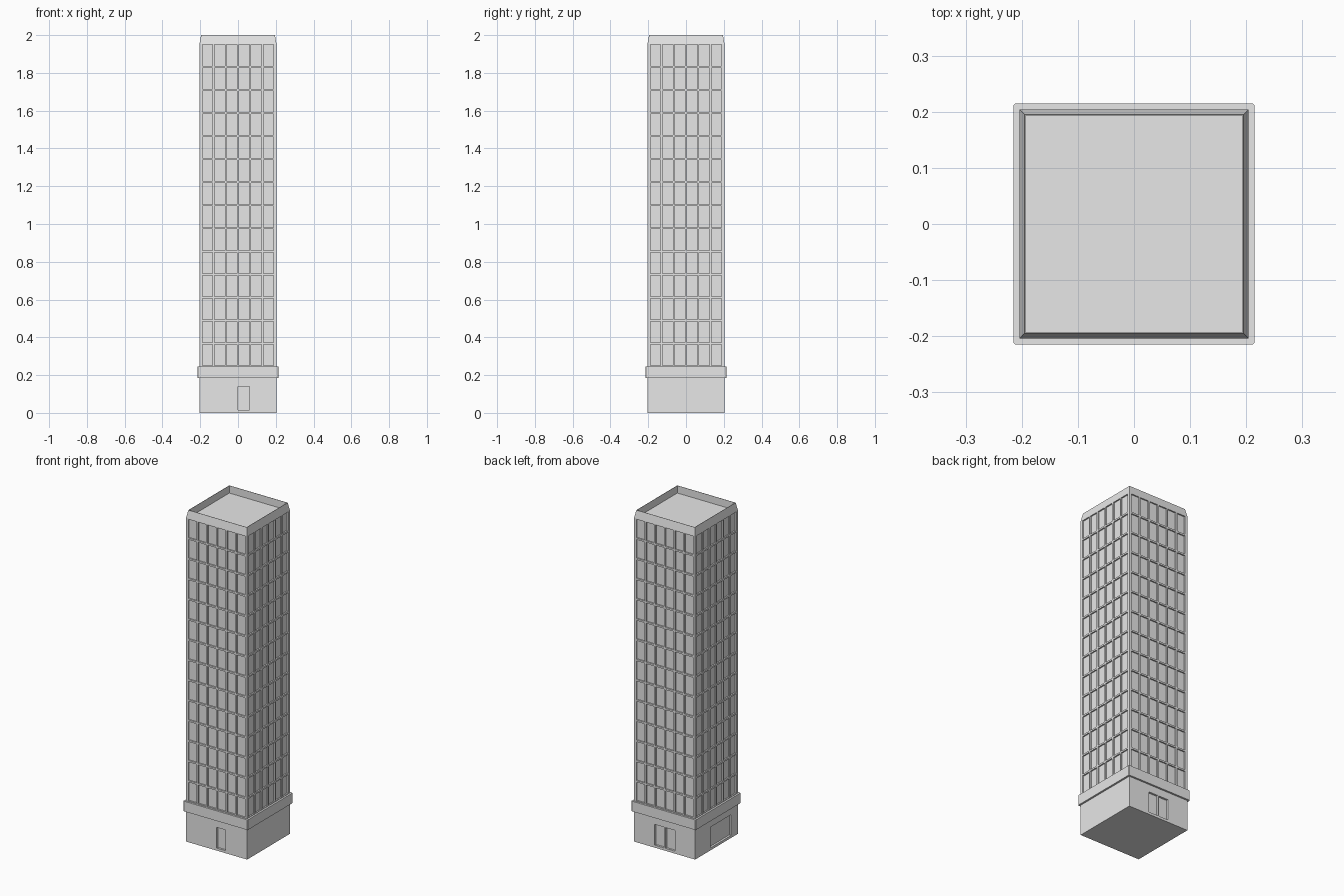
import bpy, bmesh, math
from mathutils import Matrix, Vector

if "Cube" in bpy.data.objects:
    bpy.data.objects.remove(bpy.data.objects["Cube"])

grey = bpy.data.materials.new("light_grey")
grey.diffuse_color = (0.8, 0.8, 0.8, 1)
grey.use_nodes = True
grey.node_tree.nodes["Principled BSDF"].inputs["Base Color"].default_value = grey.diffuse_color

HALF = 0.204          # half width of the walls
FRONT, RIGHT, BACK, LEFT = range(4)


def quad(bm, side, pts):
    """Face from (across, out, up) points on one of the four sides."""
    rot = Matrix.Rotation(side * math.pi / 2, 3, 'Z')
    bm.faces.new([bm.verts.new(rot @ Vector((u, -d, z))) for u, d, z in pts])


def wall(bm, side, us, zs, is_recessed, margin, depth):
    """Wall split at us and zs; chosen cells become recessed panels."""
    for i in range(len(us) - 1):
        for j in range(len(zs) - 1):
            a, b, c, e = us[i], us[i + 1], zs[j], zs[j + 1]
            cell = [(a, c), (b, c), (b, e), (a, e)]
            if not is_recessed(i, j):
                quad(bm, side, [(u, HALF, z) for u, z in cell])
                continue
            a, b, c, e = a + margin, b - margin, c + margin, e - margin
            hole = [(a, c), (b, c), (b, e), (a, e)]
            rings = [[(u, HALF, z) for u, z in cell],
                     [(u, HALF, z) for u, z in hole],
                     [(u, HALF - depth, z) for u, z in hole]]
            if margin == 0:
                rings.pop(0)
            for r, s in zip(rings, rings[1:]):
                for k in range(4):
                    m = (k + 1) % 4
                    quad(bm, side, [r[k], r[m], s[m], s[k]])
            quad(bm, side, rings[-1])


def finish(bm, name):
    bmesh.ops.remove_doubles(bm, verts=bm.verts, dist=0.0002)
    me = bpy.data.meshes.new(name)
    bm.to_mesh(me)
    bm.free()
    me.materials.append(grey)
    ob = bpy.data.objects.new(name, me)
    bpy.context.collection.objects.link(ob)
    return ob


# ground floor with doors and a wide side opening
openings = {
    FRONT: [0.0, 0.06],
    RIGHT: [],
    BACK: [-0.066, -0.004, 0.006, 0.068],
    LEFT: [-0.057, 0.139],
}
bm = bmesh.new()
for side, edges in openings.items():
    wall(bm, side, [-HALF] + edges + [HALF], [0, 0.015, 0.14, 0.19],
         lambda i, j: j == 1 and i % 2 == 1, 0, 0.012)
bm.faces.new([bm.verts.new((x * HALF, y * HALF, 0))
              for x, y in ((-1, -1), (-1, 1), (1, 1), (1, -1))])
finish(bm, "ground_floor")

# projecting band above the ground floor
bm = bmesh.new()
bmesh.ops.create_cube(bm, size=1, matrix=Matrix.Translation((0, 0, 0.2155))
                      @ Matrix.Diagonal((0.43, 0.43, 0.061, 1)))
upright = [e for e in bm.edges
           if abs(e.verts[0].co.z - e.verts[1].co.z) > 0.01]
bmesh.ops.bevel(bm, geom=upright, offset=0.004, segments=1, affect='EDGES')
finish(bm, "band")

# shaft: 6 window columns by 14 floors on every side
COLS, ROWS, Z0, Z1, EDGE = 6, 14, 0.245, 1.954, 0.194
us = [-HALF] + [-EDGE + 2 * EDGE * i / COLS for i in range(COLS + 1)] + [HALF]
zs = [Z0 + (Z1 - Z0) * j / ROWS for j in range(ROWS + 1)]
bm = bmesh.new()
for side in range(4):
    wall(bm, side, us, zs, lambda i, j: 0 < i <= COLS, 0.005, 0.008)
finish(bm, "window_shaft")

# sloped crown, thin rim and sunken roof
profile = [(HALF, Z1), (0.195, 2.0), (0.193, 2.0), (0.193, 1.955)]
bm = bmesh.new()
for side in range(4):
    for (h0, z0), (h1, z1) in zip(profile, profile[1:]):
        quad(bm, side, [(-h0, h0, z0), (h0, h0, z0), (h1, h1, z1), (-h1, h1, z1)])
h, z = profile[-1]
bm.faces.new([bm.verts.new((x * h, y * h, z))
              for x, y in ((-1, -1), (1, -1), (1, 1), (-1, 1))])
finish(bm, "roof_crown")
